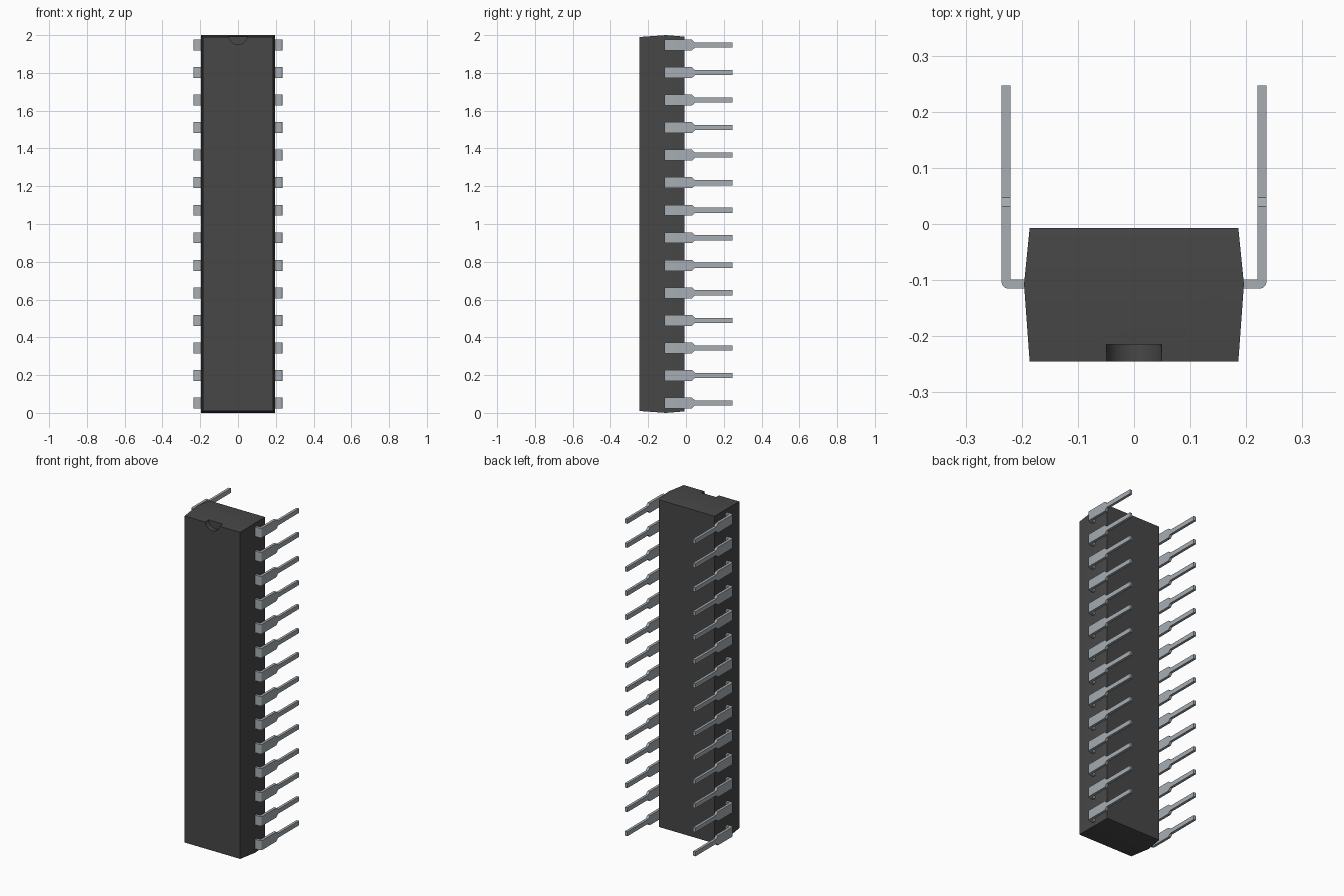
import bpy, bmesh, math

cube = bpy.data.objects.get("Cube")
if cube:
    bpy.data.objects.remove(cube, do_unlink=True)


def material(name, rgb):
    m = bpy.data.materials.new(name)
    m.use_nodes = True
    m.diffuse_color = (*rgb, 1)
    m.node_tree.nodes["Principled BSDF"].inputs["Base Color"].default_value = (*rgb, 1)
    return m


BLACK = material("dark_grey_plastic", (0.063, 0.063, 0.063))
METAL = material("tinned_metal", (0.38, 0.42, 0.45))


def loft(name, rings, mat):
    """Closed mesh through equal-length rings of points."""
    bm = bmesh.new()
    loops = [[bm.verts.new(p) for p in ring] for ring in rings]
    n = len(rings[0])
    for a, b in zip(loops, loops[1:]):
        for i in range(n):
            j = (i + 1) % n
            bm.faces.new((a[i], a[j], b[j], b[i]))
    bm.faces.new(loops[0])
    bm.faces.new(loops[-1])
    bmesh.ops.recalc_face_normals(bm, faces=bm.faces)
    mesh = bpy.data.meshes.new(name)
    bm.to_mesh(mesh)
    bm.free()
    mesh.materials.append(mat)
    return mesh


def place(name, mesh, z=0):
    obj = bpy.data.objects.new(name, mesh)
    obj.location.z = z
    bpy.context.collection.objects.link(obj)
    return obj


def smooth(obj):
    bpy.ops.object.select_all(action="DESELECT")
    obj.select_set(True)
    bpy.context.view_layer.objects.active = obj
    bpy.ops.object.shade_smooth_by_angle(angle=math.radians(35))


# Package body: widest at the lead plane, drafted towards front and back
def body_ring(y, hx, inset):
    return [(-hx, y, inset), (hx, y, inset), (hx, y, 2 - inset), (-hx, y, 2 - inset)]


body = place("package_body", loft("package_body", [
    body_ring(-0.245, 0.186, 0.01),
    body_ring(-0.107, 0.196, 0.0),
    body_ring(-0.007, 0.186, 0.008)], BLACK))

# Half-round orientation notch at the top of the front face
bpy.ops.mesh.primitive_cylinder_add(vertices=48, radius=0.05, depth=0.1,
                                    location=(0, -0.265, 2.0),
                                    rotation=(math.pi / 2, 0, 0))
cutter = bpy.context.object
cutter.name = "notch_cutter"
cutter.hide_render = True
cutter.data.materials.append(BLACK)
cut = body.modifiers.new("notch", "BOOLEAN")
cut.operation = "DIFFERENCE"
cut.solver = "EXACT"
cut.object = cutter
bpy.context.view_layer.objects.active = body
bpy.ops.object.modifier_apply(modifier="notch")
bpy.data.objects.remove(cutter, do_unlink=True)
smooth(body)

# Lead strip: (outer point, inner point, half width) along the bend
WIDE, THIN = 0.029, 0.0135
OUT, INN = 0.236, 0.220
stations = [((0.185, -0.115), (0.185, -0.099), WIDE)]
for i in range(7):
    a = math.radians(-90 + 15 * i)
    c, s = math.cos(a), math.sin(a)
    stations.append(((0.224 + 0.012 * c, -0.103 + 0.012 * s),
                     (0.218 + 0.002 * c, -0.097 + 0.002 * s), WIDE))
for y, w in ((0.031, WIDE), (0.047, THIN), (0.247, THIN)):
    stations.append(((OUT, y), (INN, y), w))

# Fourteen leads down each side
for side, sx in (("left", 1), ("right", -1)):
    rings = [[(sx * o[0], o[1], -w), (sx * o[0], o[1], w),
              (sx * n[0], n[1], w), (sx * n[0], n[1], -w)] for o, n, w in stations]
    mesh = loft(side + "_lead", rings, METAL)
    for k in range(14):
        lead = place(f"{side}_lead_{k + 1}", mesh, 0.053 + k * 0.1457)
        if k == 0:
            smooth(lead)
            mesh = lead.data
